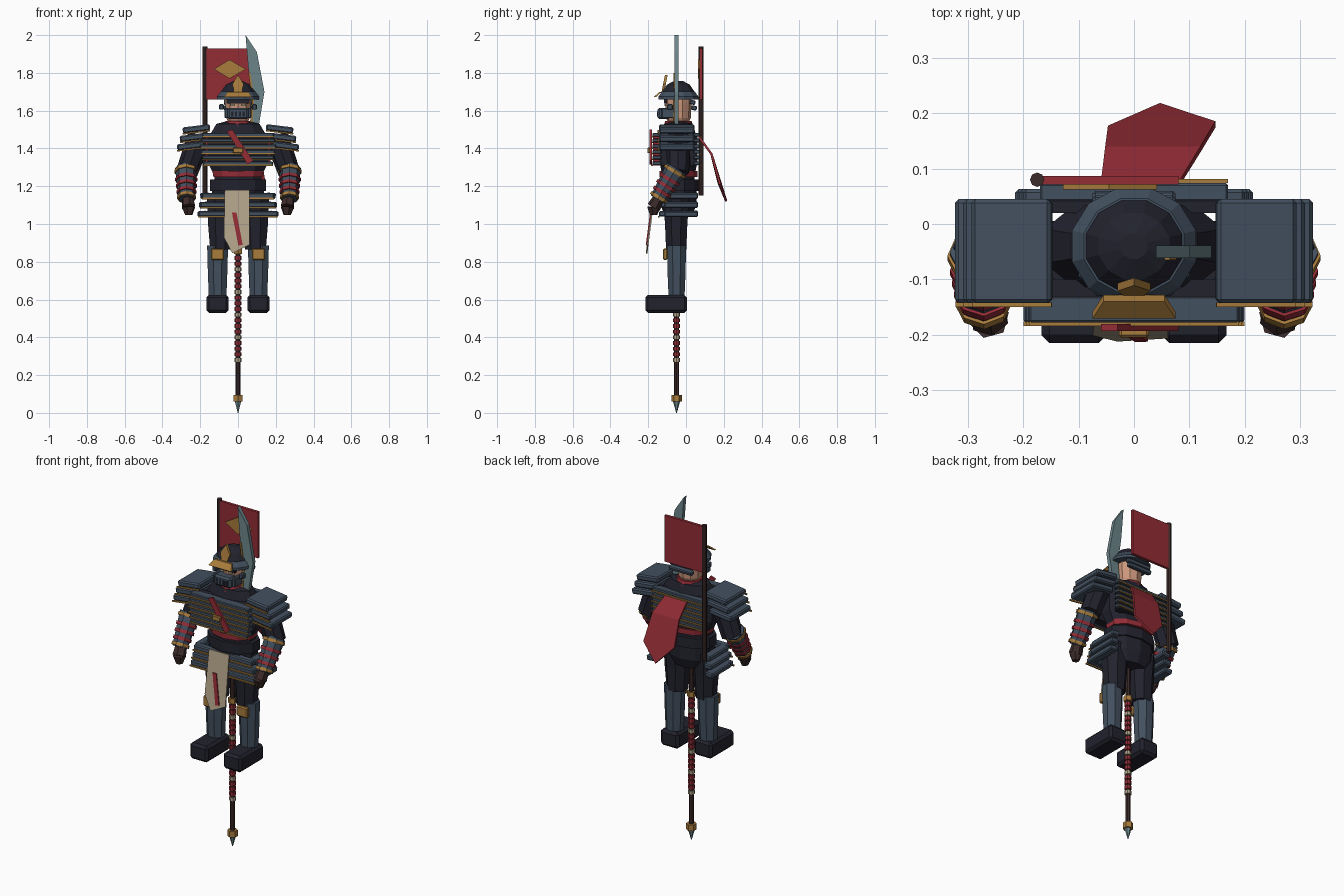
import bpy, bmesh, math
from mathutils import Vector, Matrix, Euler

if "Cube" in bpy.data.objects:
    bpy.data.objects.remove(bpy.data.objects["Cube"], do_unlink=True)


def material(name, r, g, b):
    m = bpy.data.materials.new(name)
    m.use_nodes = True
    m.diffuse_color = (r, g, b, 1)
    m.node_tree.nodes["Principled BSDF"].inputs["Base Color"].default_value = (r, g, b, 1)
    return m


SLATE = material("slate armour", .055, .08, .115)
NAVY = material("navy cloth", .016, .016, .027)
RED = material("crimson", .29, .025, .036)
GOLD = material("gold", .39, .2, .045)
TAN = material("linen", .45, .37, .25)
WOOD = material("dark wood", .045, .024, .023)
STEEL = material("steel", .15, .235, .255)
SKIN = material("skin", .6, .31, .2)


def finish(name, mat, bm, bevel=0):
    bmesh.ops.recalc_face_normals(bm, faces=bm.faces)
    mesh = bpy.data.meshes.new(name)
    bm.to_mesh(mesh)
    bm.free()
    mesh.materials.append(mat)
    ob = bpy.data.objects.new(name, mesh)
    bpy.context.scene.collection.objects.link(ob)
    if bevel:
        mod = ob.modifiers.new("bevel", 'BEVEL')
        mod.width, mod.segments = bevel, 1
    return ob


def box(name, mat, lo, hi, bevel=0, tilt=(0, 0, 0)):
    """Box between two corners, turned about its own centre."""
    lo, hi = Vector(lo), Vector(hi)
    bm = bmesh.new()
    bmesh.ops.create_cube(bm, size=1)
    size = [abs(d) for d in hi - lo]
    rot = Euler([math.radians(a) for a in tilt]).to_matrix().to_4x4()
    bm.transform(Matrix.Translation((lo + hi) / 2) @ rot @ Matrix.Diagonal((*size, 1)))
    return finish(name, mat, bm, bevel)


def rod(name, mat, a, b, r1, r2=None, sides=8):
    """Straight tapered cylinder from a to b."""
    a, b = Vector(a), Vector(b)
    bm = bmesh.new()
    bmesh.ops.create_cone(bm, cap_ends=True, segments=sides, radius1=r1,
                          radius2=r1 if r2 is None else r2, depth=(b - a).length)
    turn = (b - a).to_track_quat('Z', 'Y').to_matrix().to_4x4()
    bm.transform(Matrix.Translation((a + b) / 2) @ turn)
    return finish(name, mat, bm)


def loft(name, mat, rings, x=0, y=-.04, sides=10):
    """Stack of elliptical rings (z, x radius, y radius)."""
    bm = bmesh.new()
    loops = []
    for z, rx, ry in rings:
        angles = [(i + .5) * math.tau / sides for i in range(sides)]
        loops.append([bm.verts.new((x + rx * math.cos(t), y + ry * math.sin(t), z)) for t in angles])
    for low, high in zip(loops, loops[1:]):
        for i in range(sides):
            j = (i + 1) % sides
            bm.faces.new((low[i], low[j], high[j], high[i]))
    bm.faces.new(loops[0][::-1])
    bm.faces.new(loops[-1])
    return finish(name, mat, bm)


def plate(name, mat, outline, y, thick, lean=0, pivot=0):
    """Flat x-z outline made solid; lean moves it in y with height."""
    bm = bmesh.new()
    sides = [[bm.verts.new((x, y + d + lean * (z - pivot), z)) for x, z in outline]
             for d in (-thick / 2, thick / 2)]
    bm.faces.new(sides[0])
    bm.faces.new(sides[1][::-1])
    for i in range(len(outline)):
        j = (i + 1) % len(outline)
        bm.faces.new((sides[0][i], sides[0][j], sides[1][j], sides[1][i]))
    return finish(name, mat, bm)


# Torso, hips, belt and sash
loft("torso", NAVY, [(1.15, .14, .09), (1.25, .13, .085), (1.33, .17, .1),
                     (1.45, .17, .1), (1.53, .12, .075), (1.545, .06, .05)])
loft("hips", NAVY, [(1.04, .1, .07), (1.1, .14, .095), (1.18, .145, .095)])
loft("belt", NAVY, [(1.175, .155, .105), (1.235, .155, .105)])
loft("waist_sash", RED, [(1.25, .137, .1), (1.28, .142, .1)])
loft("neck_scarf", RED, [(1.515, .095, .08), (1.545, .07, .07)])

# Chest and back armour rows with gold edges and red lacing
for i in range(6):
    z = 1.312 + i * .03
    w = .2 - .005 * abs(i - 3)
    box(f"chest_row_{i}", SLATE, (-w, -.178, z), (w, -.13, z + .02), .004)
    box(f"chest_edge_{i}", GOLD, (-w, -.184, z - .004), (w, -.176, z + .003))
    box(f"back_row_{i}", SLATE, (-.17, .04, z), (.17, .074, z + .02), .004)
    box(f"back_edge_{i}", GOLD, (-.17, .074, z - .004), (.17, .081, z + .003))
for x in (-.165, .165):
    box("chest_lacing", RED, (x - .006, -.174, 1.31), (x + .006, -.14, 1.48))
box("chest_backing", NAVY, (-.165, -.15, 1.31), (.165, -.1, 1.48))
box("back_backing", NAVY, (-.15, .02, 1.31), (.15, .06, 1.48))
plate("chest_strap", RED, [(-.06, 1.49), (-.03, 1.5), (.08, 1.335), (.05, 1.315)], -.187, .012)
box("strap_buckle", GOLD, (-.027, -.205, 1.375), (.027, -.185, 1.405), .004)

for s, side in ((-1, "right"), (1, "left")):
    # Shoulder guards
    for i in range(3):
        x, z = .148 + i * .015, 1.487 - i * .045
        box(f"{side}_shoulder_guard_{i}", SLATE, (s * x, -.143, z), (s * (x + .145), .045, z + .033),
            .007, (0, s * 7, 0))
        box(f"{side}_shoulder_edge_{i}", GOLD, (s * x, -.15, z - .005), (s * (x + .145), -.142, z + .003),
            0, (0, s * 7, 0))
    # Arms, banded forearms and hands
    elbow, wrist = Vector((s * .275, -.05, 1.295)), Vector((s * .272, -.15, 1.13))
    rod(f"{side}_upper_arm", NAVY, (s * .2, -.04, 1.47), (s * .272, -.042, 1.27), .065, .058)
    rod(f"{side}_forearm", SLATE, elbow, wrist, .058, .042)
    for k, (t, mat) in enumerate([(.1, GOLD), (.36, RED), (.56, RED), (.76, RED), (.93, GOLD)]):
        r = .064 - .015 * t
        rod(f"{side}_forearm_band_{k}", mat, elbow.lerp(wrist, t - .045), elbow.lerp(wrist, t + .045), r)
    rod(f"{side}_hand", WOOD, (s * .268, -.14, 1.145), (s * .262, -.17, 1.09), .03, .037, 6)
    rod(f"{side}_fingers", WOOD, (s * .262, -.17, 1.09), (s * .26, -.172, 1.048), .037, .02, 6)

    # Legs, knee guards and boots
    loft(f"{side}_thigh", NAVY, [(.865, .06, .058), (1.0, .072, .064), (1.14, .078, .075)], s * .092, -.052, 8)
    loft(f"{side}_shin", SLATE, [(.6, .05, .045), (.75, .056, .052), (.885, .06, .054)], s * .108, -.05, 8)
    box(f"{side}_knee_guard", GOLD, (s * .073, -.122, .81), (s * .143, -.098, .87), .006)
    box(f"{side}_boot", NAVY, (s * .05, -.215, .53), (s * .167, .005, .625), .014)

    # Side skirt rows
    for i in range(3):
        z, x = 1.135 - i * .048, .15 + i * .007
        box(f"{side}_skirt_row_{i}", SLATE, (s * x, -.115, z), (s * (x + .05), .063, z + .03),
            .006, (0, s * 5, 0))

    # Cheek and ear guards
    box(f"{side}_cheek_guard", SLATE, (s * .05, -.13, 1.56), (s * .072, -.06, 1.615), .005)
    box(f"{side}_helmet_wing", SLATE, (s * .075, -.1, 1.605), (s * .1, -.07, 1.635), .005)

# Front skirt rows
for i in range(3):
    z, w = 1.135 - i * .048, .19 + i * .01
    box(f"front_skirt_row_{i}", SLATE, (-w, -.143, z), (w, -.1, z + .03), .006)
    box(f"front_skirt_edge_{i}", GOLD, (-w, -.149, z - .004), (w, -.141, z + .004))

# Hanging cloth with stripe
plate("hanging_cloth", TAN, [(-.07, 1.18), (.06, 1.18), (.062, .89), (-.03, .845), (-.075, .93)],
      -.165, .008, .13, 1.18)
plate("cloth_stripe", RED, [(-.032, 1.06), (-.008, 1.06), (.025, .89), (.002, .885)], -.171, .008, .13, 1.18)

# Head, face guard and helmet
loft("head", SKIN, [(1.53, .05, .05), (1.56, .065, .065), (1.64, .072, .07), (1.7, .07, .07)])
box("face_guard", SLATE, (-.055, -.15, 1.555), (.055, -.085, 1.615), .01)
for x in (-.03, -.01, .01, .03):
    box("guard_slot", NAVY, (x - .006, -.153, 1.568), (x + .006, -.147, 1.596))
box("brow_shadow", NAVY, (-.06, -.116, 1.638), (.06, -.1, 1.665))
for x in (-.027, .027):
    box("eye", TAN, (x - .012, -.113, 1.625), (x + .012, -.106, 1.635))
loft("helmet_brim", SLATE, [(1.66, .116, .109), (1.675, .116, .109), (1.702, .094, .089)], 0, -.04, 12)
loft("helmet_dome", NAVY, [(1.68, .09, .085), (1.705, .09, .085), (1.738, .066, .062), (1.757, .025, .024)],
     0, -.04, 12)
visor = plate("helmet_visor", GOLD, [(-.055, 1.7), (.055, 1.7), (.075, 1.672), (-.075, 1.672)],
              -.145, .012, 1.1, 1.69)
plate("helmet_crest", GOLD, [(-.018, 1.695), (.018, 1.695), (.03, 1.74), (0, 1.79), (-.03, 1.74)],
      -.122, .014, .2, 1.7)
for i in range(2):
    z = 1.632 - i * .03
    box(f"neck_guard_{i}", SLATE, (-.075, .02 + i * .008, z), (.075, .05 + i * .008, z + .024), .005, (-15, 0, 0))

# Cape made of a bent sheet
bm = bmesh.new()
rows = [[(-.06, .07, 1.46), (.08, .07, 1.46)], [(-.052, .135, 1.37), (.12, .135, 1.37)],
        [(.147, .18, 1.21), (.047, .213, 1.12), (-.047, .172, 1.22)]]
a, b, c = [[bm.verts.new(p) for p in row] for row in rows]
bm.faces.new((a[0], a[1], b[1], b[0]))
bm.faces.new((b[0], b[1], *c))
cape = finish("cape", RED, bm)
solid = cape.modifiers.new("thickness", 'SOLIDIFY')
solid.thickness, solid.offset = .012, 0

# Banner on its pole
rod("banner_pole", WOOD, (-.175, .08, 1.15), (-.175, .08, 1.94), .013)
box("banner", RED, (-.168, .071, 1.66), (.08, .087, 1.93))
plate("banner_diamond", GOLD, [(-.128, 1.82), (-.045, 1.87), (.042, 1.82), (-.045, 1.77)], .067, .009)

# Polearm: spike, shaft, wrapped grip and blade
Y = -.05
rod("spike", STEEL, (0, Y, 0), (0, Y, .065), .002, .02, 6)
rod("lower_collar", GOLD, (0, Y, .06), (0, Y, .095), .028, sides=6)
rod("shaft", WOOD, (0, Y, .06), (0, Y, 1.5), .013)
for i in range(19):
    z = .27 + i * .03
    rod(f"grip_wrap_{i}", TAN if i % 4 == 0 else RED, (0, Y, z), (0, Y, z + .02), .019)
rod("upper_collar", GOLD, (0, Y, .84), (0, Y, .87), .024, sides=6)
plate("blade", STEEL, [(.04, 2.0), (.1, 1.91), (.14, 1.7), (.11, 1.52), (.062, 1.52),
                       (.077, 1.66), (.055, 1.82)], Y, .022)
plate("blade_spine", GOLD, [(.062, 1.52), (.075, 1.52), (.085, 1.66), (.065, 1.8), (.055, 1.8), (.075, 1.66)],
      Y - .012, .006)
